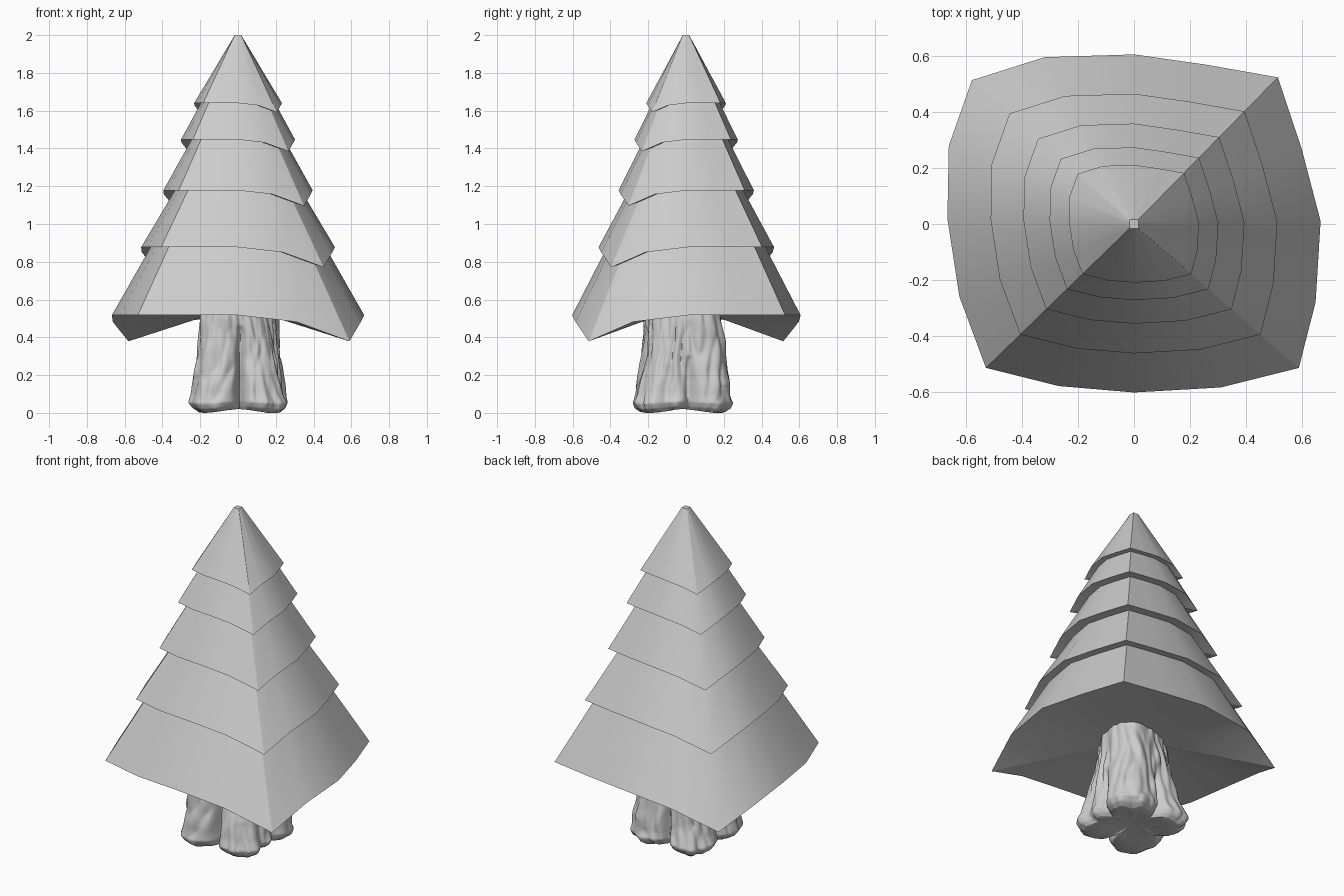
import bpy, math
from mathutils import Vector, noise

if "Cube" in bpy.data.objects:
    bpy.data.objects.remove(bpy.data.objects["Cube"])


def make_object(name, verts, faces, angle):
    mesh = bpy.data.meshes.new(name)
    mesh.from_pydata(verts, [], faces)
    mesh.update()
    obj = bpy.data.objects.new(name, mesh)
    bpy.context.collection.objects.link(obj)
    bpy.ops.object.select_all(action='DESELECT')
    bpy.context.view_layer.objects.active = obj
    obj.select_set(True)
    bpy.ops.object.shade_smooth_by_angle(angle=math.radians(angle))
    return obj


def bridge(a, b, n):
    return [(a + i, a + (i + 1) % n, b + (i + 1) % n, b + i) for i in range(n)]


def interp(points, z):
    for (z0, v0), (z1, v1) in zip(points, points[1:]):
        if z <= z1:
            return v0 + (v1 - v0) * max(0, z - z0) / (z1 - z0)
    return points[-1][1]


# Branch tier rim, anticlockwise from the front-left corner: x, y, droop
RIM = [(-.53, -.515, 0), (-.27, -.58, 0), (0, -.603, 0), (.31, -.585, .035),
       (.59, -.515, .138), (.65, -.28, .035), (.668, .01, 0), (.60, .27, 0),
       (.515, .525, 0), (.26, .57, 0), (0, .607, 0), (-.32, .597, .035),
       (-.58, .515, .138), (-.663, .28, .035), (-.668, .02, 0), (-.625, -.26, 0)]


def branch_tier(name, z, scale, apex, t):
    n = len(RIM)
    rim = [Vector((x * scale, y * scale, z - d * scale)) for x, y, d in RIM]
    top = [p.lerp(Vector((0, 0, apex)), t) for p in rim]
    tip = t > .8
    if tip:  # tiny flat square tip
        for p in top:
            p.x, p.y = (max(-.017, min(.017, v * 1.3)) for v in p.xy)
            p.z = 2.0
    verts = rim + top + [Vector((0, 0, z + .05 * scale))]
    faces = bridge(0, n, n)
    if tip:
        faces.append(tuple(range(n, 2 * n)))
    # underside
    faces += [((i + 1) % n, i, 2 * n) for i in range(n)]
    return make_object(name, verts, faces, 25)


TIERS = [(.517, 1.0, 1.69, .4), (.877, .768, 1.74, .4), (1.178, .592, 1.89, .45),
         (1.447, .452, 2.0, .45), (1.64, .348, 2.03, .92)]
for i, tier in enumerate(TIERS):
    branch_tier(f"branch_tier_{i + 1}", *tier)

# Trunk: flared, with four root lobes and vertical bark ridges
N, ROWS, TOP = 192, 56, .58
DIAG = math.pi / 4
RADIUS = [(0, .235), (.02, .265), (.05, .282), (.1, .265), (.2, .243),
          (.3, .223), (.4, .211), (.58, .195)]
LOBE = [(0, .14), (.06, .13), (.2, .10), (.58, .06)]
# clefts between the roots: direction in degrees, depth, height
CLEFTS = [(-88, .10, .46), (-50, .025, .2), (-22, .03, .25), (8, .06, .3),
          (50, .03, .15), (95, .06, .35), (140, .025, .2), (176, .06, .3),
          (215, .03, .2)]


def trunk_radius(a, z):
    r = interp(RADIUS, z) * (1 + interp(LOBE, z) * math.cos(4 * (a - DIAG)))
    # section turns oblong along one diagonal towards the top
    r *= 1 + .14 * min(1, z / .5) * math.cos(2 * (a - DIAG))
    bend = a + .06 * math.sin(z * 14) * z
    for angle, depth, height in CLEFTS:
        d = math.cos(bend - math.radians(angle)) - 1
        r -= depth * math.exp(d * 160) * max(0, 1 - z / height) ** .5
    c, s = math.cos(bend), math.sin(bend)
    ridge = abs(noise.noise(Vector((c * 4, s * 4, z * 5))))
    r += .028 * (ridge - .2)
    r += .010 * noise.noise(Vector((c * 8 + 7, s * 8, z * 9)))
    return r


verts = []
for k in range(ROWS + 1):
    z = TOP * (k / ROWS) ** 1.3
    for j in range(N):
        a = math.tau * j / N
        r = trunk_radius(a, z)
        foot = .010 * (1 - math.cos(4 * (a - DIAG))) * max(0, 1 - z / .1)
        verts.append((r * math.cos(a) + .004, r * math.sin(a) - .015, z + foot))
faces = []
for k in range(ROWS):
    faces += bridge(k * N, (k + 1) * N, N)
# hollowed sole and flat top
base = len(verts)
verts += [(x * .6, y * .6, .025) for x, y, z in verts[:N]]
faces += bridge(base, 0, N)
verts.append((0, -.015, .04))
faces += [(base + (j + 1) % N, base + j, base + N) for j in range(N)]
faces.append(tuple(range(ROWS * N, ROWS * N + N)))
make_object("trunk", verts, faces, 60)
